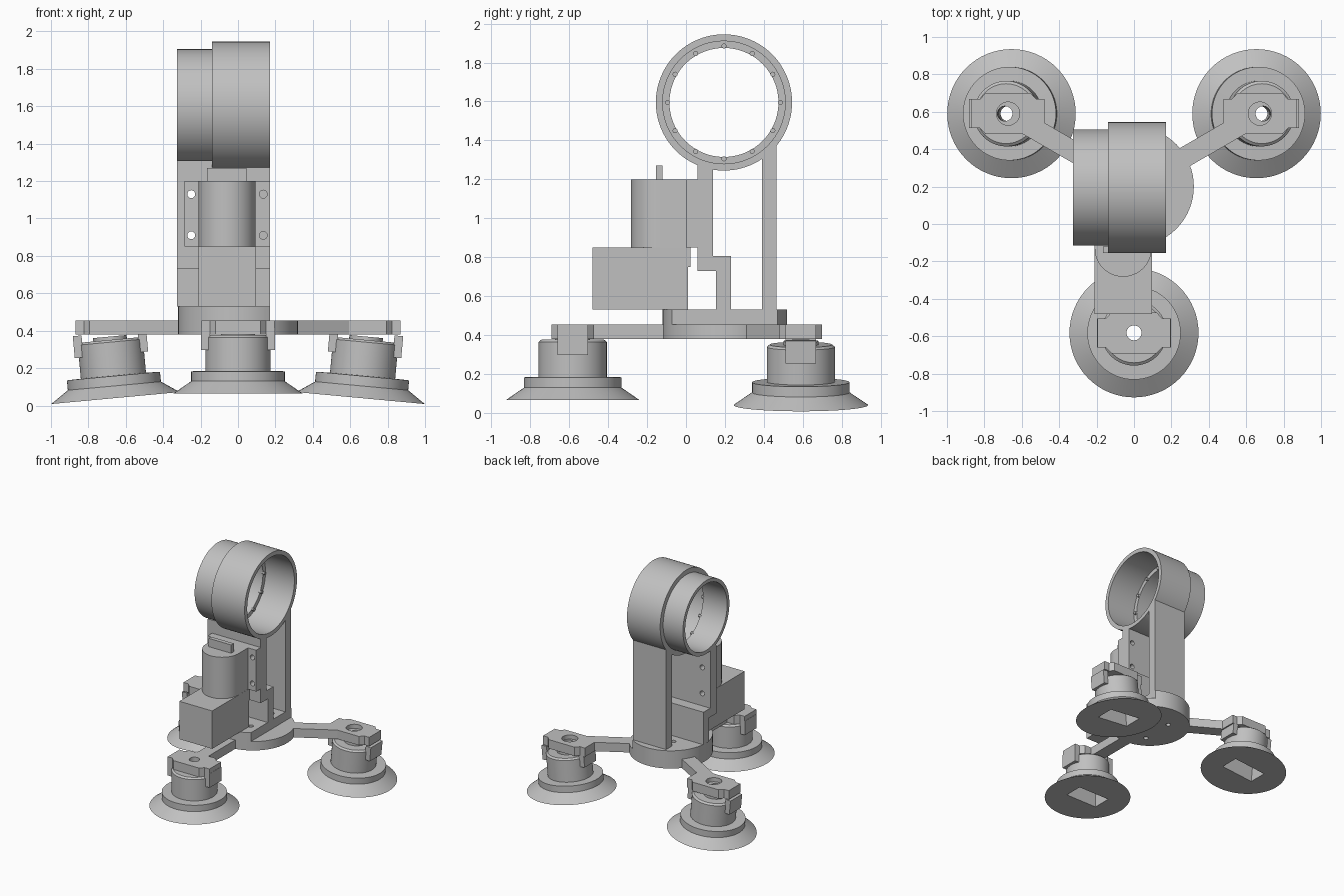
import bpy, bmesh
from math import sin, cos, pi, radians, sqrt
from mathutils import Matrix, Vector

old = bpy.data.objects.get("Cube")
if old:
    bpy.data.objects.remove(old, do_unlink=True)

grey = bpy.data.materials.new("plain grey")
grey.use_nodes = True
tone = (0.53, 0.53, 0.53, 1)
grey.diffuse_color = tone
grey.node_tree.nodes["Principled BSDF"].inputs["Base Color"].default_value = tone


def finish(name, bm, matrix=None):
    bmesh.ops.remove_doubles(bm, verts=bm.verts, dist=1e-5)
    if matrix:
        bmesh.ops.transform(bm, matrix=matrix, verts=bm.verts)
    bmesh.ops.recalc_face_normals(bm, faces=bm.faces)
    mesh = bpy.data.meshes.new(name)
    bm.to_mesh(mesh)
    bm.free()
    mesh.materials.append(grey)
    ob = bpy.data.objects.new(name, mesh)
    bpy.context.collection.objects.link(ob)
    return ob


def prism(name, pts, axis, a, b, matrix=None):
    """Extrude an outline: (y, z) points along x, or (x, y) points along z."""
    bm = bmesh.new()
    place = (lambda p: (a, *p)) if axis == "x" else (lambda p: (*p, a))
    face = bm.faces.new([bm.verts.new(place(p)) for p in pts])
    ext = bmesh.ops.extrude_face_region(bm, geom=[face])
    move = Vector((b - a, 0, 0) if axis == "x" else (0, 0, b - a))
    bmesh.ops.translate(bm, vec=move, verts=[v for v in ext["geom"] if isinstance(v, bmesh.types.BMVert)])
    return finish(name, bm, matrix)


def box(name, x0, x1, y0, y1, z0, z1, matrix=None):
    return prism(name, [(x0, y0), (x1, y0), (x1, y1), (x0, y1)], "z", z0, z1, matrix)


def lathe(name, profile, matrix=None, steps=64, closed=False):
    """Spin (radius, height) points around z."""
    bm = bmesh.new()
    vs = [bm.verts.new((r, 0, z)) for r, z in profile]
    es = [bm.edges.new(pair) for pair in zip(vs, vs[1:])]
    if closed:
        es.append(bm.edges.new((vs[-1], vs[0])))
    bmesh.ops.spin(bm, geom=vs + es, cent=(0, 0, 0), axis=(0, 0, 1), angle=2 * pi, steps=steps)
    return finish(name, bm, matrix)


def rod(name, r, z0, z1, matrix=None, steps=32):
    return lathe(name, [(0, z0), (r, z0), (r, z1), (0, z1)], matrix, steps)


def smooth(ob):
    bpy.ops.object.select_all(action="DESELECT")
    ob.select_set(True)
    bpy.context.view_layer.objects.active = ob
    bpy.ops.object.shade_smooth_by_angle(angle=radians(30))


def cut(ob, *cutters):
    for c in cutters:
        mod = ob.modifiers.new("cut", "BOOLEAN")
        mod.operation, mod.solver, mod.object = "DIFFERENCE", "EXACT", c
        bpy.context.view_layer.objects.active = ob
        bpy.ops.object.modifier_apply(modifier=mod.name)


def discard(*cutters):
    for c in cutters:
        bpy.data.objects.remove(c, do_unlink=True)


def arc(cx, cy, r, a0, a1, n):
    return [(cx + r * cos(a0 + (a1 - a0) * i / n), cy + r * sin(a0 + (a1 - a0) * i / n)) for i in range(n + 1)]


move = Matrix.Translation
HUB = Vector((0, 0.2, 0))
X0, X1, MID = -0.325, 0.17, -0.14   # column sides and step between the ring halves
along_x = Matrix.Rotation(pi / 2, 4, "Y")
along_y = Matrix.Rotation(-pi / 2, 4, "X")

# Round base and the raised floor with one flat side
base = rod("base_disc", 0.32, 0.38, 0.455, move(HUB), 64)
flat = sqrt(0.32 ** 2 - X1 ** 2)
from_angle = 1.0116
floor = prism("column_floor", arc(0, HUB.y, 0.32, from_angle, 2 * pi - from_angle, 48), "z", 0.455, 0.53)
for x in (-0.1, 0.1):
    for y in (0.03, 0.31):
        hole = rod("screw_cutter", 0.02, 0.3, 0.6, move((x, y, 0)), 16)
        cut(base, hole)
        cut(floor, hole)
        discard(hole)
smooth(base)
smooth(floor)

# Column walls
prism("back_wall", [(0.39, 0.53), (0.465, 0.53), (0.465, 1.38), (0.39, 1.32)], "x", MID, X1)
front = prism("front_wall", [(0.155, 0.53), (0.23, 0.53), (0.23, 0.805), (0.14, 0.805), (0.14, 1.275),
                             (0.06, 1.285), (0.06, 0.73), (0.155, 0.73)], "x", X0, X1)
plate = box("motor_plate", -0.285, X1, 0, 0.06, 0.85, 1.2)
for x in (-0.25, 0.135):
    for z in (0.91, 1.13):
        hole = rod("screw_cutter", 0.021, -0.1, 0.2, move((x, 0, z)) @ along_y, 16)
        cut(front, hole)
        cut(plate, hole)
        discard(hole)
smooth(front)
smooth(plate)
box("front_wall_top", X0, MID, 0.06, 0.14, 1.27, 1.31)

# Stepped ring holder with small pegs on its inner shoulder
ring_at = move((0, 0.195, 1.595)) @ along_x
smooth(lathe("ring_holder", [(0.31, X0), (0.31, MID), (0.35, MID), (0.35, X1), (0.315, X1), (0.315, -0.1),
                             (0.28, -0.1), (0.28, X0)], ring_at, 96, True))
for i in range(12):
    a = i * pi / 6
    smooth(rod("ring_peg", 0.013, -0.11, -0.085, ring_at @ move((0.29 * cos(a), 0.29 * sin(a), 0)), 12))

# Motor, its top tab and gearbox
smooth(prism("motor", arc(-0.058, -0.13, 0.152, pi, 2 * pi, 32) + [(0.094, 0.01), (-0.21, 0.01)], "z", 0.85, 1.2))
box("motor_tab", -0.165, 0.045, -0.155, -0.12, 1.2, 1.27)
box("gearbox", -0.212, 0.095, -0.48, 0.01, 0.53, 0.85)
box("gearbox_lip", -0.212, 0.095, 0.01, 0.022, 0.75, 0.85)

# Three legs: arm, bracket and suction foot
feet = {"front": (0, -0.582, 0.065, 0), "left": (0.655, 0.59, 0.04, 1), "right": (-0.655, 0.59, 0.04, -1)}
for side, (x, y, z, lean) in feet.items():
    bx = x + 0.018 * lean
    centre = Vector((bx, y, 0))
    pose = move((x, y, z)) @ Matrix.Rotation(radians(5.3) * lean, 4, "Y")

    # Arm from the base to the bracket
    way = (centre - HUB).normalized()
    across = Vector((-way.y, way.x, 0)) * 0.055
    start, end = HUB + way * 0.27, centre - way * 0.1
    prism(side + "_arm", [(p.x, p.y) for p in (start - across, end - across, end + across, start + across)],
          "z", 0.38, 0.455)

    # Bracket with a wider middle
    quarter = [(0.195, 0.078), (0.15, 0.078), (0.12, 0.11)]
    half = quarter + [(-px, py) for px, py in reversed(quarter)]
    outline = half + [(-px, -py) for px, py in half]
    bracket = prism(side + "_bracket", outline, "z", 0.38, 0.455, move(centre))
    for s in (-1, 1):
        x_in, x_out = sorted((s * 0.15, s * 0.197))
        box(side + "_bracket_leg", x_in, x_out, -0.078, 0.078, 0.232, 0.35, pose)

    # Suction foot with a slot underneath
    foot = lathe(side + "_foot", [(0, 0), (0.345, 0), (0.25, 0.065), (0.25, 0.118), (0.175, 0.12), (0.175, 0.3),
                                  (0.16, 0.312), (0.09, 0.312), (0.09, 0.33), (0, 0.33)], pose)
    slot = box("slot_cutter", -0.15, 0.15, -0.08, 0.08, -0.05, 0.2, pose)
    bore = rod("bore_cutter", 0.04, -0.1, 0.6, pose)
    cut(foot, slot, bore)
    cut(bracket, bore)
    if lean:
        sink = rod("sink_cutter", 0.062, 0.42, 0.6, move(centre))
        cut(bracket, sink)
        discard(sink)
    discard(slot, bore)
    smooth(foot)
    smooth(bracket)
